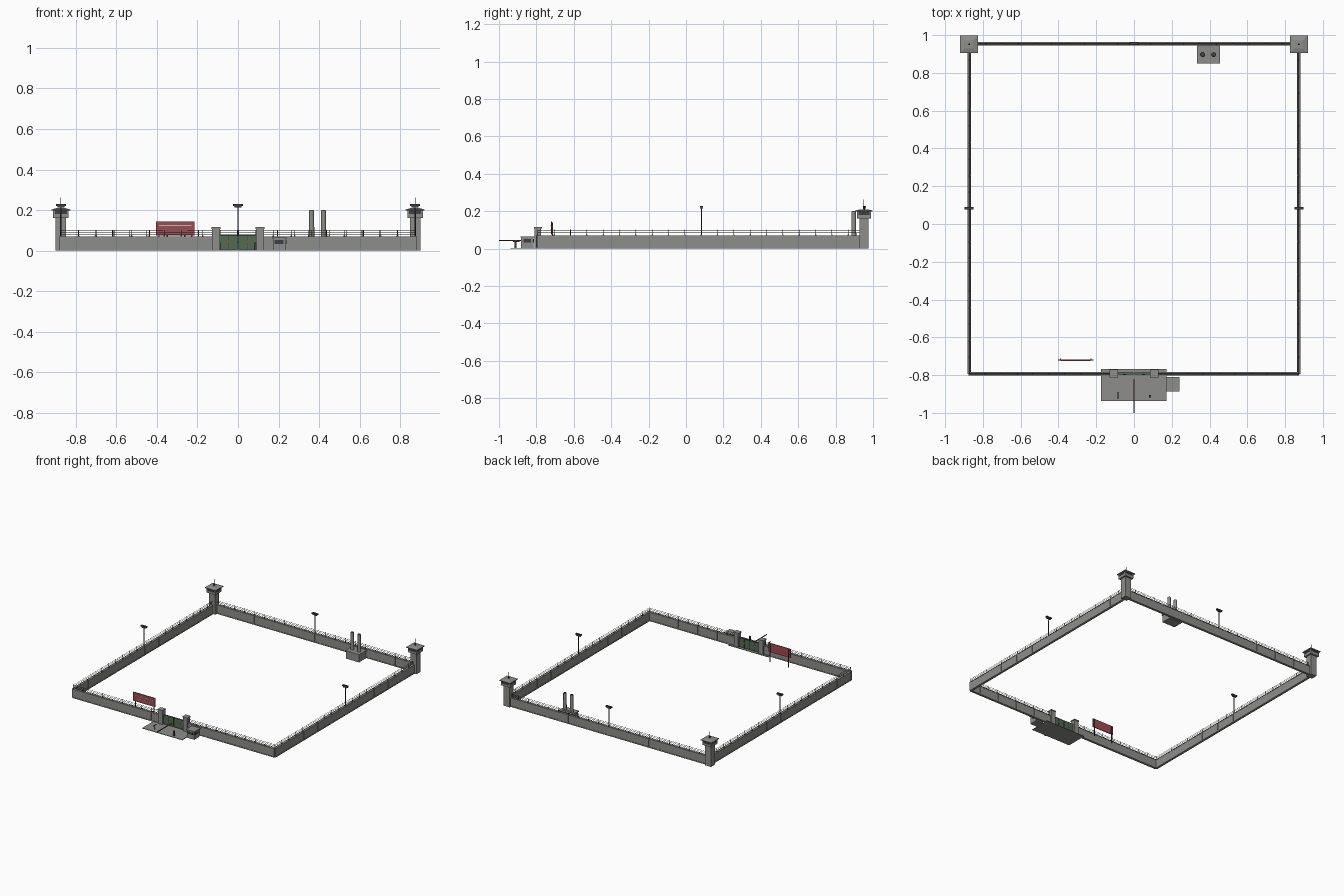
import bpy, bmesh, math
from mathutils import Matrix, Vector

cube = bpy.data.objects.get("Cube")
if cube:
    bpy.data.objects.remove(cube)

def material(name, rgb):
    m = bpy.data.materials.new(name)
    m.use_nodes = True
    m.diffuse_color = (*rgb, 1)
    m.node_tree.nodes["Principled BSDF"].inputs["Base Color"].default_value = (*rgb, 1)
    return m

CONCRETE = material("concrete grey", (0.27, 0.27, 0.26))
DARK = material("dark metal", (0.05, 0.05, 0.055))
GREEN = material("gate green", (0.08, 0.15, 0.08))
RED = material("sign red", (0.35, 0.07, 0.08))
PALE = material("pale paint", (0.5, 0.5, 0.48))

class Part:
    """Collects boxes and tubes into one named object."""
    def __init__(self, name, mat):
        self.name, self.mat, self.bm = name, mat, bmesh.new()

    def box(self, x, y, z, taper=1.0):
        lo, hi = Vector((x[0], y[0], z[0])), Vector((x[1], y[1], z[1]))
        mat = Matrix.Translation((lo + hi) / 2) @ Matrix.Diagonal((*(hi - lo), 1))
        verts = bmesh.ops.create_cube(self.bm, size=1)["verts"]
        for v in verts:
            if v.co.z > 0:
                v.co.x *= taper
                v.co.y *= taper
        bmesh.ops.transform(self.bm, matrix=mat, verts=verts)

    def block(self, cx, cy, w, d, z0, z1, taper=1.0):
        self.box((cx - w / 2, cx + w / 2), (cy - d / 2, cy + d / 2), (z0, z1), taper)

    def tube(self, a, b, r, sides=6, r2=None):
        a, b = Vector(a), Vector(b)
        turn = (b - a).to_track_quat("Z", "Y").to_matrix().to_4x4()
        bmesh.ops.create_cone(self.bm, cap_ends=True, segments=sides, radius1=r,
                              radius2=r if r2 is None else r2, depth=(b - a).length,
                              matrix=Matrix.Translation((a + b) / 2) @ turn)

    def done(self):
        mesh = bpy.data.meshes.new(self.name)
        self.bm.to_mesh(mesh)
        self.bm.free()
        mesh.materials.append(self.mat)
        obj = bpy.data.objects.new(self.name, mesh)
        bpy.context.collection.objects.link(obj)
        return obj

WX, FRONT, BACK, TOP = 0.873, -0.792, 0.955, 0.07

# Perimeter walls with plinth, panel ribs and wire fence along the top
def wall(name, start, end):
    a, b = Vector((*start, 0)), Vector((*end, 0))
    length, along = (b - a).length, (b - a).normalized()
    across = Vector((-along.y, along.x, 0))

    def strip(part, p, q, half, z0, z1):
        c = [p + across * half, p - across * half, q + across * half, q - across * half]
        xs, ys = [v.x for v in c], [v.y for v in c]
        part.box((min(xs), max(xs)), (min(ys), max(ys)), (z0, z1))

    body = Part(name, CONCRETE)
    strip(body, a, b, 0.007, 0, TOP)
    strip(body, a, b, 0.009, 0, 0.008)
    strip(body, a, b, 0.0085, TOP - 0.004, TOP)
    fence = Part(name + "_wire_fence", DARK)
    count = round(length / 0.0873)
    for i in range(count + 1):
        p = a + along * (length * i / count)
        if i % 2 == 0:
            strip(body, p - along * 0.002, p + along * 0.002, 0.0088, 0, TOP)
        fence.tube((p.x, p.y, TOP), (p.x, p.y, 0.102), 0.0016, 4)
        fence.block(p.x, p.y, 0.007, 0.007, TOP, TOP + 0.006)
    for z in (0.078, 0.088, 0.098):
        up = Vector((0, 0, z))
        fence.tube(a + up, b + up, 0.0013, 4)
    body.done()
    fence.done()

wall("left_wall", (WX, FRONT), (WX, BACK))
wall("right_wall", (-WX, FRONT), (-WX, BACK))
wall("back_wall", (-WX, BACK), (WX, BACK))
wall("front_left_wall", (0.11, FRONT), (WX, FRONT))
wall("front_right_wall", (-WX, FRONT), (-0.11, FRONT))

# Watchtowers on the back corners
for side, s in (("left", 1), ("right", -1)):
    x, y = s * WX, BACK - 0.004
    tower = Part(side + "_watchtower", CONCRETE)
    tower.block(x, y, 0.052, 0.048, 0, 0.165)
    tower.block(x, y, 0.076, 0.076, 0.162, 0.180)
    for i in (-1, 1):
        for j in (-1, 1):
            tower.block(x + i * 0.034, y + j * 0.034, 0.008, 0.008, 0.180, 0.198)
    tower.block(x, y, 0.094, 0.094, 0.198, 0.203)
    tower.block(x, y, 0.094, 0.094, 0.203, 0.210, 0.45)
    tower.done()
    glass = Part(side + "_watchtower_windows", DARK)
    glass.block(x, y, 0.066, 0.066, 0.180, 0.198)
    glass.done()
    mast = Part(side + "_watchtower_mast", DARK)
    mast.tube((x, y, 0.205), (x, y, 0.262), 0.0018)
    mast.tube((x, y, 0.212), (x, y, 0.226), 0.005, 8)
    mast.done()

# Floodlight poles on three walls
for name, x, y in (("left", WX, 0.083), ("right", -WX, 0.083), ("back", 0, BACK)):
    lamp = Part(name + "_floodlight", DARK)
    lamp.tube((x, y, 0.05), (x, y, 0.22), 0.004, 8, 0.003)
    lamp.block(x, y, 0.034, 0.012, 0.212, 0.219)
    lamp.block(x, y, 0.048, 0.015, 0.219, 0.229)
    lamp.done()

# Boiler house with two chimneys
house = Part("boiler_house", CONCRETE)
house.block(0.394, 0.898, 0.112, 0.084, 0, 0.056)
house.block(0.394, 0.898, 0.122, 0.094, 0.056, 0.064)
house.done()
rims = Part("chimney_rims", DARK)
stacks = Part("chimneys", CONCRETE)
for x in (0.363, 0.422):
    stacks.tube((x, 0.897, 0.06), (x, 0.897, 0.198), 0.0135, 12, 0.012)
    rims.tube((x, 0.897, 0.198), (x, 0.897, 0.200), 0.010, 12)
rims.done()
stacks.done()
bpy.context.view_layer.objects.active = bpy.data.objects["chimneys"]
bpy.data.objects["chimneys"].select_set(True)
bpy.ops.object.shade_smooth_by_angle()

# Forecourt slab
slab = Part("forecourt", CONCRETE)
slab.box((-0.175, 0.172), (-0.937, -0.768), (0, 0.004))
slab.done()

# Gate pillars and gate leaves with framing and a red emblem plate
pillars = Part("gate_pillars", CONCRETE)
for s in (-1, 1):
    pillars.block(s * 0.108, FRONT, 0.038, 0.036, 0, 0.108)
    pillars.block(s * 0.108, FRONT, 0.044, 0.042, 0.108, 0.116)
pillars.done()
for side, s in (("left", 1), ("right", -1)):
    leaf = Part(side + "_gate_leaf", GREEN)
    leaf.block(s * 0.0465, FRONT, 0.089, 0.008, 0.005, 0.078)
    leaf.done()
    frame = Part(side + "_gate_frame", DARK)
    for z in (0.007, 0.076):
        frame.block(s * 0.0465, FRONT, 0.089, 0.011, z - 0.0015, z + 0.0015)
    for x in (0.003, 0.0465, 0.0895):
        frame.block(s * x, FRONT, 0.002, 0.011, 0.005, 0.078)
    frame.done()
    emblem = Part(side + "_gate_emblem", RED)
    emblem.tube((s * 0.05, FRONT - 0.0065, 0.045), (s * 0.05, FRONT + 0.0065, 0.045), 0.008, 5)
    emblem.done()

# Guard booth with a window
booth = Part("guard_booth", CONCRETE)
booth.block(0.205, -0.848, 0.064, 0.066, 0, 0.06)
booth.block(0.205, -0.848, 0.073, 0.075, 0.06, 0.066)
booth.done()
window = Part("booth_windows", DARK)
window.block(0.203, -0.848, 0.044, 0.068, 0.033, 0.052)
window.block(0.205, -0.848, 0.066, 0.04, 0.033, 0.052)
window.done()

# Lifting barrier with its stands
arm = Part("barrier_arm", RED)
arm.box((-0.003, 0.003), (-0.937, -0.82), (0.041, 0.046))
arm.done()
tip = Part("barrier_arm_end", DARK)
tip.box((-0.003, 0.003), (-1.0, -0.937), (0.041, 0.046))
tip.done()
stands = Part("barrier_stands", DARK)
stands.block(0.085, -0.912, 0.01, 0.012, 0.003, 0.041)
stands.block(-0.085, -0.908, 0.004, 0.036, 0.036, 0.041)
stands.tube((-0.085, -0.908, 0.003), (-0.085, -0.908, 0.04), 0.002, 6)
stands.done()

# Roadside board on two posts
board = Part("sign_board", RED)
board.box((-0.403, -0.215), (-0.723, -0.717), (0.075, 0.144))
board.done()
stripe = Part("sign_bands", PALE)
for z, w in ((0.124, 0.16), (0.101, 0.12)):
    stripe.block(-0.309, -0.7235, w, 0.002, z - 0.0015, z + 0.0015)
stripe.done()
posts = Part("sign_posts", DARK)
for x in (-0.39, -0.228):
    posts.block(x, -0.714, 0.006, 0.006, 0, 0.14)
posts.done()
